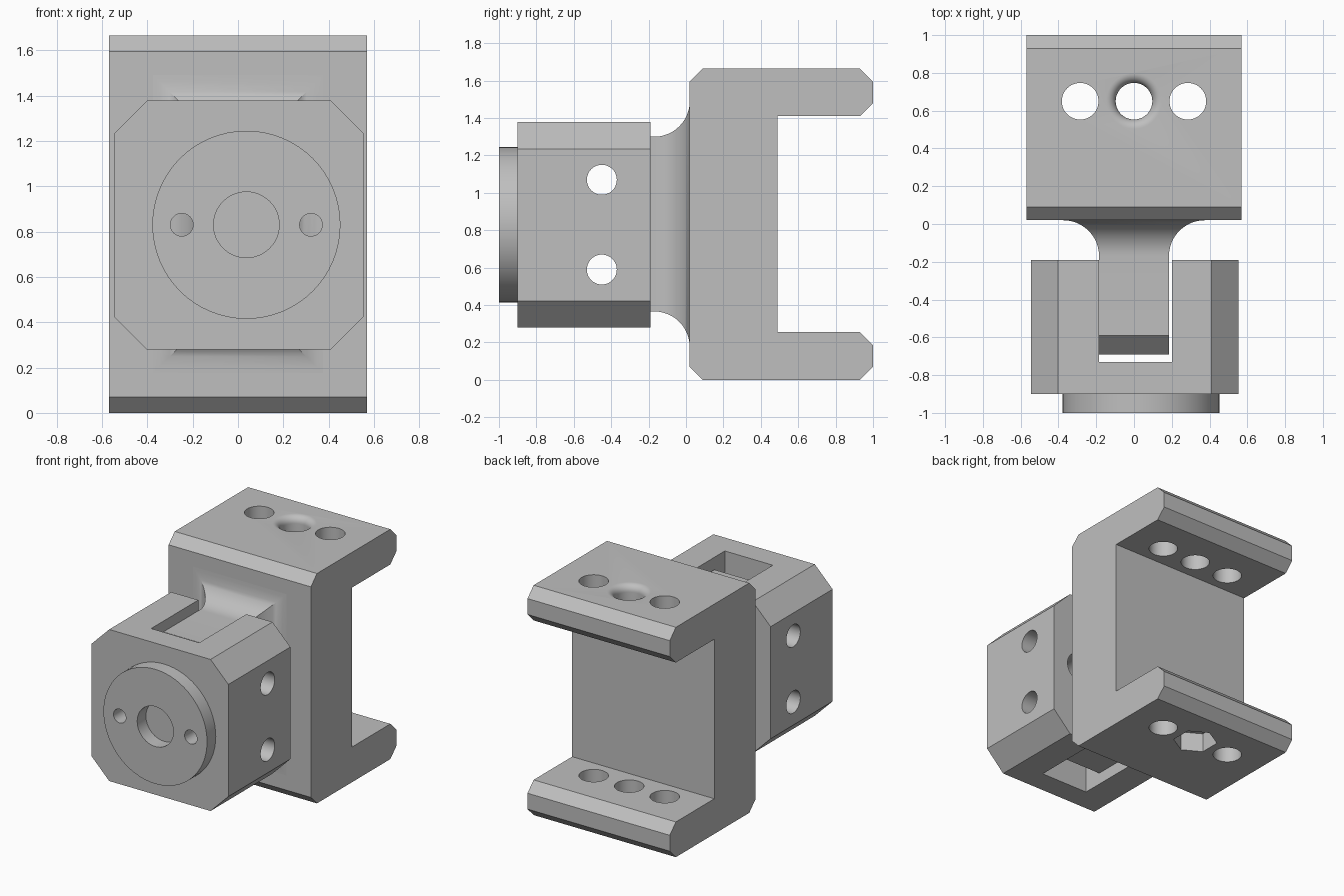
import bpy, bmesh, math
from mathutils import Vector

cube = bpy.data.objects.get("Cube")
if cube:
    bpy.data.objects.remove(cube, do_unlink=True)

steel = bpy.data.materials.new("machined_grey")
GREY = (0.52, 0.52, 0.52, 1)
steel.diffuse_color = GREY
steel.use_nodes = True
for node in steel.node_tree.nodes:
    if node.type == 'BSDF_PRINCIPLED':
        node.inputs["Base Color"].default_value = GREY


def loft(name, rings):
    """Closed solid skinned through a stack of equal-length point rings."""
    bm = bmesh.new()
    loops = [[bm.verts.new(p) for p in ring] for ring in rings]
    for a, b in zip(loops, loops[1:]):
        for i in range(len(a)):
            j = (i + 1) % len(a)
            bm.faces.new((a[i], a[j], b[j], b[i]))
    bm.faces.new(loops[0])
    bm.faces.new(loops[-1])
    bmesh.ops.recalc_face_normals(bm, faces=bm.faces)
    mesh = bpy.data.meshes.new(name)
    bm.to_mesh(mesh)
    bm.free()
    mesh.materials.append(steel)
    obj = bpy.data.objects.new(name, mesh)
    bpy.context.collection.objects.link(obj)
    return obj


def place(axis, u, v, t):
    """Point with in-plane coordinates u, v and position t along the axis."""
    return Vector({'X': (t, u, v), 'Y': (u, t, v), 'Z': (u, v, t)}[axis])


def prism(name, axis, outline, t0, t1):
    return loft(name, [[place(axis, u, v, t) for u, v in outline] for t in (t0, t1)])


def turned(name, axis, u, v, profile, sides=48, phase=0.0):
    """Round solid from (radius, position) pairs along an axis."""
    angles = [phase + math.tau * i / sides for i in range(sides)]
    return loft(name, [[place(axis, u + r * math.cos(a), v + r * math.sin(a), t)
                        for a in angles] for r, t in profile])


def cut(obj, *cutters):
    for cutter in cutters:
        cutter.hide_render = True
        mod = obj.modifiers.new("cut", 'BOOLEAN')
        mod.operation = 'DIFFERENCE'
        mod.solver = 'EXACT'
        mod.object = cutter
        bpy.context.view_layer.objects.active = obj
        bpy.ops.object.modifier_apply(modifier=mod.name)
        bpy.data.objects.remove(cutter, do_unlink=True)


# C-shaped bracket with chamfered outer corners and arm tips
TOP, BACK, FRONT, C = 1.665, 1.0, 0.02, 0.07
lower = [(0.49, 0.255), (BACK - C, 0.255), (BACK, 0.255 - C), (BACK, C),
         (BACK - C, 0), (FRONT + C, 0), (FRONT, C)]
upper = [(y, TOP - z) for y, z in reversed(lower)]
bracket = prism("bracket", 'X', lower + upper, -0.57, 0.57)

# Three bolt holes through both arms, the middle one flared at the top
HOLE, FLARE = 0.097, 0.05
for x in (-0.285, 0.285):
    cut(bracket, turned("bolt_cutter", 'Z', x, 0.65, [(HOLE, -0.1), (HOLE, 1.8)]))
flare = [(HOLE + FLARE * (1 - math.cos(a)), TOP - FLARE + FLARE * math.sin(a))
         for a in [math.pi / 2 * i / 8 for i in range(9)]]
cut(bracket, turned("flared_cutter", 'Z', 0, 0.65,
                    [(HOLE, -0.1)] + flare + [(HOLE + FLARE, 1.8)]))
# Hexagonal nut pocket under the lower arm
cut(bracket, turned("nut_cutter", 'Z', 0, 0.65, [(0.15, -0.1), (0.15, 0.14)],
                    sides=6, phase=math.pi / 6))

# Tongue with chamfered end and a coved root that spreads onto the bracket
MID, R = 0.833, 0.19


def tongue_ring(y, half_x, half_z):
    return [(sx * half_x, y, MID + sz * half_z)
            for sx, sz in ((-1, -1), (1, -1), (1, 1), (-1, 1))]


rings = [tongue_ring(-0.69, 0.185, 0.367), tongue_ring(-0.59, 0.185, 0.467)]
for i in range(13):
    a = math.pi / 2 * i / 12
    spread = R * (1 - math.cos(a))
    rings.append(tongue_ring(FRONT - R + R * math.sin(a), 0.185 + spread, 0.467 + spread))
rings.append(tongue_ring(0.1, 0.3, 0.6))
tongue = loft("tongue", rings)

# Clevis block with chamfered corners
L, RT, B, T, K = -0.545, 0.553, 0.28, 1.378, 0.143
octagon = [(L + K, B), (RT - K, B), (RT, B + K), (RT, T - K),
           (RT - K, T), (L + K, T), (L, T - K), (L, B + K)]
clevis = prism("clevis_block", 'Y', octagon, -0.9, -0.19)
slot = [(-0.185, -0.73), (0.2, -0.73), (0.2, 0), (-0.185, 0)]
cut(clevis, prism("slot_cutter", 'Z', slot, 0, 2))

# Round boss on the clevis front with a centre recess
CX = 0.037
boss = turned("front_boss", 'Y', CX, 0.83, [(0.415, -1), (0.415, -0.9)], sides=64)
cut(boss, turned("recess_cutter", 'Y', CX, 0.83, [(0.145, -1.1), (0.145, -0.8)]))

# Screw holes through boss and ears, counterbored from behind
for x in (CX - 0.285, CX + 0.285):
    for part in (boss, clevis):
        cut(part, turned("screw_cutter", 'Y', x, 0.83, [(0.05, -1.1), (0.05, 0)], sides=32))
    cut(clevis, turned("counterbore_cutter", 'Y', x, 0.83, [(0.11, -0.72), (0.11, 0)]))

# Two cross-pin holes through clevis and tongue
for z in (0.59, 1.07):
    for part in (clevis, tongue):
        cut(part, turned("pin_cutter", 'X', -0.45, z, [(0.08, -1), (0.08, 1)]))

# Smooth the round surfaces, keep machined edges crisp
for part in (bracket, tongue, clevis, boss):
    bpy.ops.object.select_all(action='DESELECT')
    part.select_set(True)
    bpy.context.view_layer.objects.active = part
    bpy.ops.object.shade_smooth_by_angle(angle=math.radians(30))
